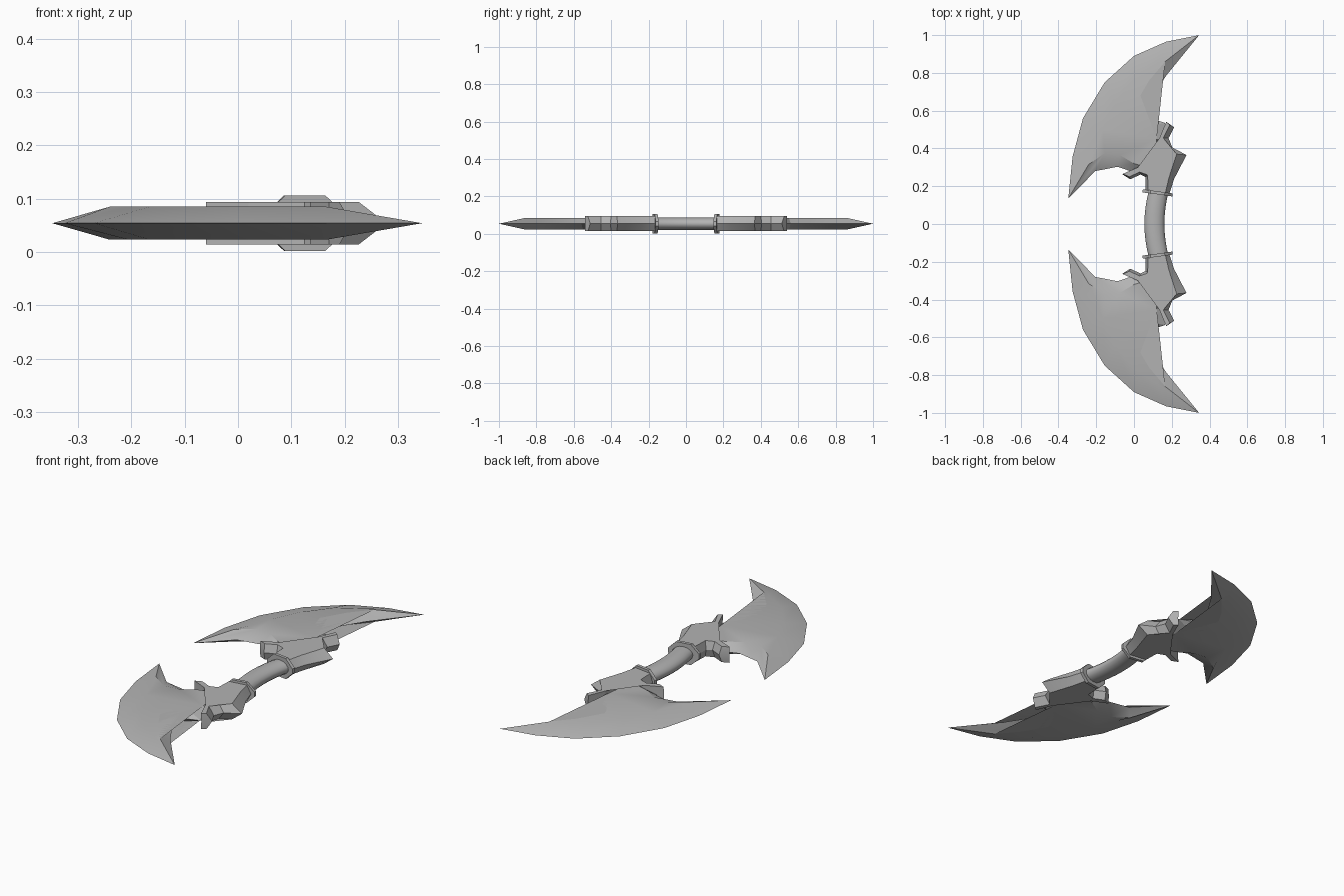
import bpy, bmesh, math
from mathutils import Vector

cube = bpy.data.objects.get("Cube")
if cube:
    bpy.data.objects.remove(cube, do_unlink=True)

MID = 0.054  # height of the central plane

steel = bpy.data.materials.new("grey_steel")
steel.use_nodes = True
GREY = (0.45, 0.45, 0.45, 1)
steel.diffuse_color = GREY
steel.node_tree.nodes["Principled BSDF"].inputs["Base Color"].default_value = GREY


def finish(name, bm, angle, mirror=True):
    """Turn a bmesh into an object, mirrored front to back."""
    bmesh.ops.recalc_face_normals(bm, faces=bm.faces)
    mesh = bpy.data.meshes.new(name)
    bm.to_mesh(mesh)
    bm.free()
    mesh.materials.append(steel)
    ob = bpy.data.objects.new(name, mesh)
    bpy.context.collection.objects.link(ob)
    bpy.ops.object.select_all(action="DESELECT")
    ob.select_set(True)
    bpy.context.view_layer.objects.active = ob
    bpy.ops.object.shade_smooth_by_angle(angle=math.radians(angle))
    if mirror:
        mod = ob.modifiers.new("mirror", "MIRROR")
        mod.use_axis = (False, True, False)
        mod.use_mirror_merge = False
    return ob


def loft(rings):
    """Bridge rings of equal length and cap both ends."""
    bm = bmesh.new()
    vs = [[bm.verts.new(p) for p in ring] for ring in rings]
    n = len(vs[0])
    for a, b in zip(vs, vs[1:]):
        for i in range(n):
            j = (i + 1) % n
            bm.faces.new((a[i], a[j], b[j], b[i]))
    caps = [bm.faces.new(vs[0]), bm.faces.new(vs[-1])]
    bmesh.ops.triangulate(bm, faces=caps)
    return bm


def ridged_plate(pairs, half):
    """Plate whose rim lies on the central plane, flats at +-half."""
    return loft([[(c, d, MID - half) for a, b, c, d in pairs],
                 [(a, b, MID) for a, b, c, d in pairs],
                 [(c, d, MID + half) for a, b, c, d in pairs]])


# Crescent blade: sharp rim x, y then matching flat-face x, y
blade = [
    (0.345, 1.0, 0.165, 0.86), (0.17, 0.965, 0.125, 0.845),
    (0.0, 0.89, 0.0, 0.77), (-0.155, 0.75, -0.10, 0.64),
    (-0.27, 0.56, -0.165, 0.50), (-0.325, 0.357, -0.205, 0.39),
    (-0.348, 0.135, -0.24, 0.315), (-0.205, 0.28, -0.155, 0.375),
    (-0.087, 0.303, -0.075, 0.365), (-0.02, 0.28, 0.0, 0.32),
    (0.10, 0.27, 0.10, 0.29), (0.165, 0.45, 0.12, 0.45),
    (0.165, 0.535, 0.08, 0.52), (0.09, 0.56, 0.04, 0.55),
    (0.08, 0.64, 0.01, 0.64), (0.17, 0.785, 0.08, 0.76),
]
finish("blades", ridged_plate(blade, 0.031), 25)

# Branching guard: rim x, y then top-face x, y
guard = [
    (-0.06, 0.262, -0.06, 0.265), (-0.02, 0.237, -0.025, 0.25),
    (0.035, 0.262, 0.03, 0.275), (0.062, 0.248, 0.072, 0.26),
    (0.06, 0.165, 0.075, 0.165), (0.187, 0.16, 0.165, 0.16),
    (0.213, 0.24, 0.185, 0.245), (0.278, 0.365, 0.226, 0.37),
    (0.203, 0.405, 0.172, 0.40), (0.183, 0.455, 0.155, 0.455),
    (0.213, 0.512, 0.19, 0.525), (0.172, 0.54, 0.17, 0.54),
    (0.135, 0.455, 0.135, 0.455), (0.15, 0.34, 0.15, 0.34),
    (0.125, 0.305, 0.125, 0.305), (0.02, 0.30, 0.02, 0.30),
]
finish("guards", ridged_plate(guard, 0.040), 20)

# Eight-sided collars, tilted to follow the curve of the grip
profile = [(0.08, 0.012), (0.038, 0.052), (-0.038, 0.052), (-0.08, 0.012),
           (-0.08, -0.012), (-0.038, -0.052), (0.038, -0.052), (0.08, -0.012)]
tilt = math.radians(-8)
along = Vector((math.cos(tilt), math.sin(tilt), 0))
across = Vector((-math.sin(tilt), math.cos(tilt), 0))
centre = Vector((0.125, 0.165, MID))
finish("collars", loft([[centre + along * u + across * s + Vector((0, 0, w))
                         for u, w in profile] for s in (-0.008, 0.008)]), 20)

# Curved oval grip
rings = []
for k in range(9):
    y = -0.17 + 0.34 * k / 8
    cx = 0.108 + 0.022 * (y / 0.17) ** 2
    rings.append([(cx + 0.053 * math.cos(t), y, MID + 0.034 * math.sin(t))
                  for t in (2 * math.pi * i / 16 for i in range(16))])
finish("grip", loft(rings), 40, mirror=False)
